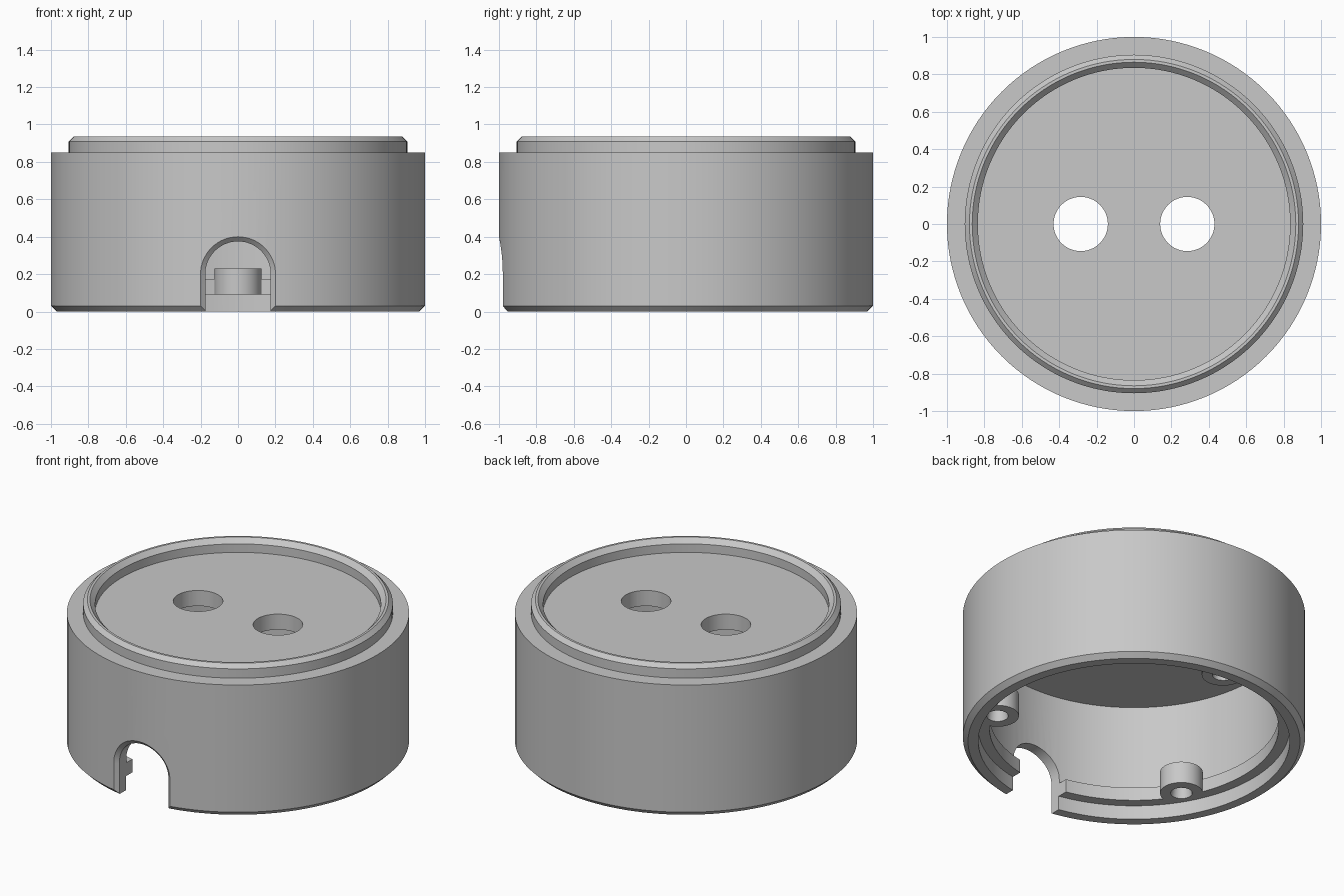
import bpy, bmesh
from math import sin, cos, pi, radians, sqrt
from mathutils import Matrix, Vector

cube = bpy.data.objects.get("Cube")
if cube:
    bpy.data.objects.remove(cube)

SIDES = 128
grey = bpy.data.materials.new("light_grey")
grey.use_nodes = True
colour = (0.58, 0.58, 0.58, 1)
grey.diffuse_color = colour
grey.node_tree.nodes["Principled BSDF"].inputs["Base Color"].default_value = colour


def make_object(name, bm):
    bmesh.ops.recalc_face_normals(bm, faces=bm.faces)
    mesh = bpy.data.meshes.new(name)
    bm.to_mesh(mesh)
    bm.free()
    mesh.materials.append(grey)
    obj = bpy.data.objects.new(name, mesh)
    bpy.context.collection.objects.link(obj)
    return obj


def lathe(name, profile):
    bm = bmesh.new()
    verts = [bm.verts.new((r, 0, z)) for r, z in profile]
    edges = [bm.edges.new(pair) for pair in zip(verts, verts[1:])]
    bmesh.ops.spin(bm, geom=verts + edges, cent=(0, 0, 0), axis=(0, 0, 1),
                   angle=2 * pi, steps=SIDES, use_merge=True)
    bmesh.ops.remove_doubles(bm, verts=bm.verts, dist=1e-5)
    return make_object(name, bm)


def cylinder(name, x, y, z0, z1, r0, r1=None, segments=48):
    bm = bmesh.new()
    bmesh.ops.create_cone(bm, cap_ends=True, segments=segments, radius1=r0,
                          radius2=r0 if r1 is None else r1, depth=z1 - z0,
                          matrix=Matrix.Translation((x, y, (z0 + z1) / 2)))
    return make_object(name, bm)


def combine(target, tool, operation):
    """Apply a boolean and discard the tool object."""
    tool.hide_render = True
    mod = target.modifiers.new(operation.lower(), "BOOLEAN")
    mod.object, mod.operation, mod.solver = tool, operation, "EXACT"
    bpy.context.view_layer.objects.active = target
    bpy.ops.object.modifier_apply(modifier=mod.name)
    bpy.data.objects.remove(tool)


def arch_cutter():
    """Arched opening whose outer edge flares along the curved wall."""
    def section(r, offset, flat):
        pts = [(r, -0.1)]
        pts += [(r * cos(pi * i / 32), 0.2 + r * sin(pi * i / 32)) for i in range(33)]
        pts += [(-r, -0.1)]
        return [Vector((x, offset if flat else offset - sqrt(1 - x * x), z)) for x, z in pts]

    rings = [section(0.24, -1.2, True), section(0.24, -0.04, False),
             section(0.175, 0.025, False), section(0.175, -0.6, True)]
    bm = bmesh.new()
    rings = [[bm.verts.new(p) for p in ring] for ring in rings]
    for a, b in zip(rings, rings[1:]):
        for i in range(len(a)):
            j = (i + 1) % len(a)
            bm.faces.new((a[i], a[j], b[j], b[i]))
    bm.faces.new(rings[0])
    bm.faces.new(rings[-1])
    return make_object("arch_cutter", bm)


# Round housing: raised rim, top plate, side wall, lid seat and inner ledge
housing = lathe("round_housing", [
    (0, 0.85), (0.835, 0.85), (0.835, 0.905), (0.865, 0.935), (0.88, 0.935),
    (0.905, 0.91), (0.905, 0.85), (1, 0.85), (1, 0.03), (0.97, 0),
    (0.91, 0), (0.91, 0.09), (0.845, 0.09), (0.845, 0.175),
    (0.905, 0.175), (0.905, 0.75), (0, 0.75)])

# Three screw bosses on the ledge, each with a blind tapered hole
for angle in (90, 210, 330):
    x, y = 0.81 * cos(radians(angle)), 0.81 * sin(radians(angle))
    combine(housing, cylinder("boss", x, y, 0.09, 0.23, 0.125), "UNION")
    combine(housing, cylinder("screw_hole", x, y, 0.08, 0.2, 0.065, 0.045, 32), "DIFFERENCE")

# Holes through the top plate
for x, r in ((-0.285, 0.145), (0, 0.05), (0.285, 0.145)):
    combine(housing, cylinder("plate_hole", x, 0, 0.7, 0.9, r, segments=64), "DIFFERENCE")

# Arched cable opening at the front
combine(housing, arch_cutter(), "DIFFERENCE")

bpy.ops.object.select_all(action="DESELECT")
housing.select_set(True)
bpy.context.view_layer.objects.active = housing
bpy.ops.object.shade_smooth_by_angle(angle=radians(25))
